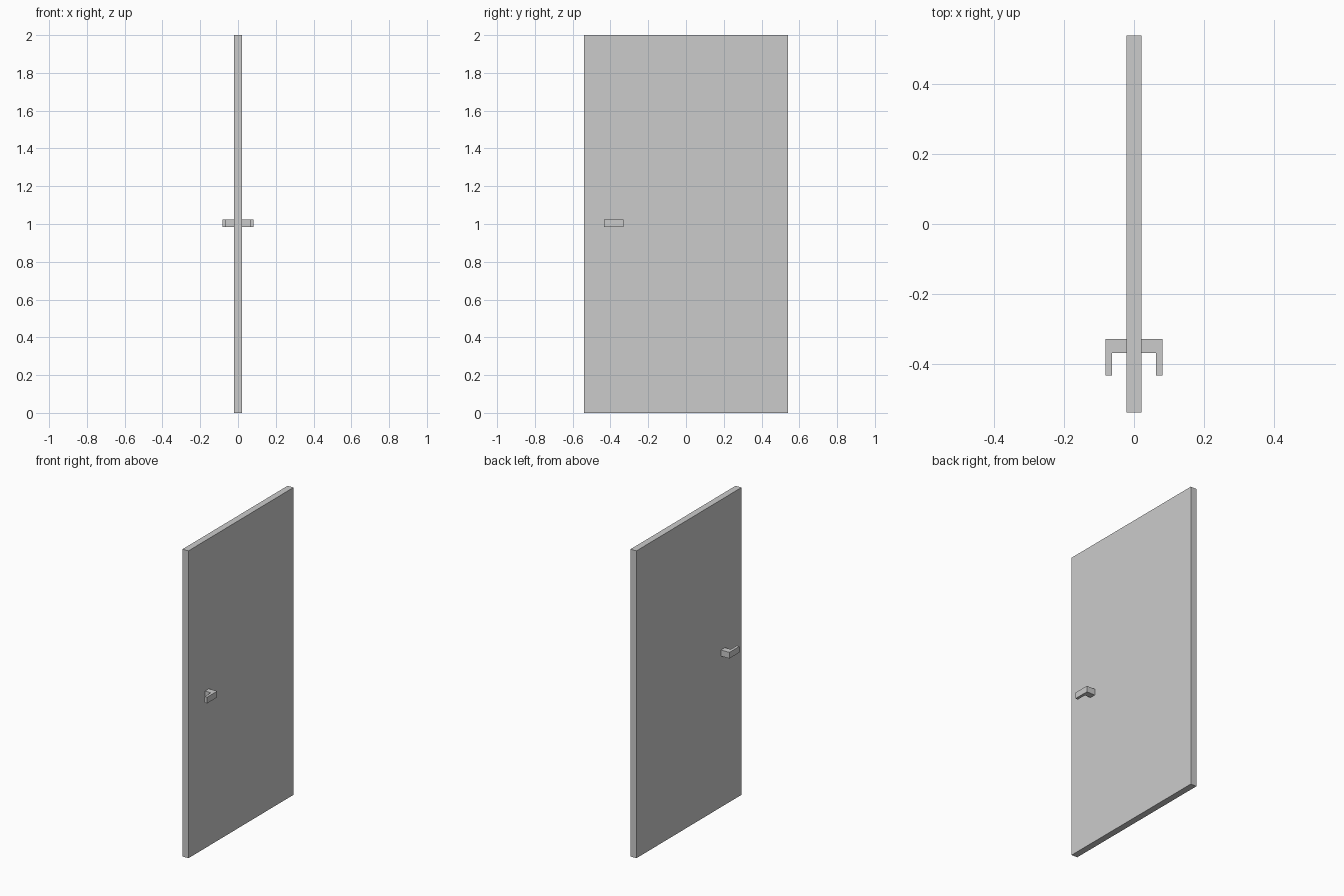
import bpy
import bmesh

cube = bpy.data.objects.get("Cube")
if cube:
    bpy.data.objects.remove(cube, do_unlink=True)

# Single painted grey for every part
grey = bpy.data.materials.new("light_grey")
grey.use_nodes = True
colour = (0.6, 0.6, 0.6, 1)
grey.diffuse_color = colour
grey.node_tree.nodes["Principled BSDF"].inputs["Base Color"].default_value = colour


def extruded(name, outline, bottom, top):
    """Extrude a flat x-y outline between two heights."""
    bm = bmesh.new()
    face = bm.faces.new([bm.verts.new((x, y, bottom)) for x, y in outline])
    result = bmesh.ops.extrude_face_region(bm, geom=[face])
    verts = [v for v in result["geom"] if isinstance(v, bmesh.types.BMVert)]
    bmesh.ops.translate(bm, verts=verts, vec=(0, 0, top - bottom))
    bmesh.ops.recalc_face_normals(bm, faces=bm.faces)
    mesh = bpy.data.meshes.new(name)
    bm.to_mesh(mesh)
    bm.free()
    mesh.materials.append(grey)
    obj = bpy.data.objects.new(name, mesh)
    bpy.context.collection.objects.link(obj)
    return obj


# Door slab
hx, hy = 0.021, 0.54
extruded("door_panel", [(-hx, -hy), (hx, -hy), (hx, hy), (-hx, hy)], 0, 2)

# L-shaped lever handle, one on each side of the slab
lever = [(hx, -0.33), (0.081, -0.33), (0.081, -0.434),
         (0.063, -0.434), (0.063, -0.37), (hx, -0.37)]
for name, side in (("left_handle", 1), ("right_handle", -1)):
    extruded(name, [(side * x, y) for x, y in lever], 0.983, 1.023)
